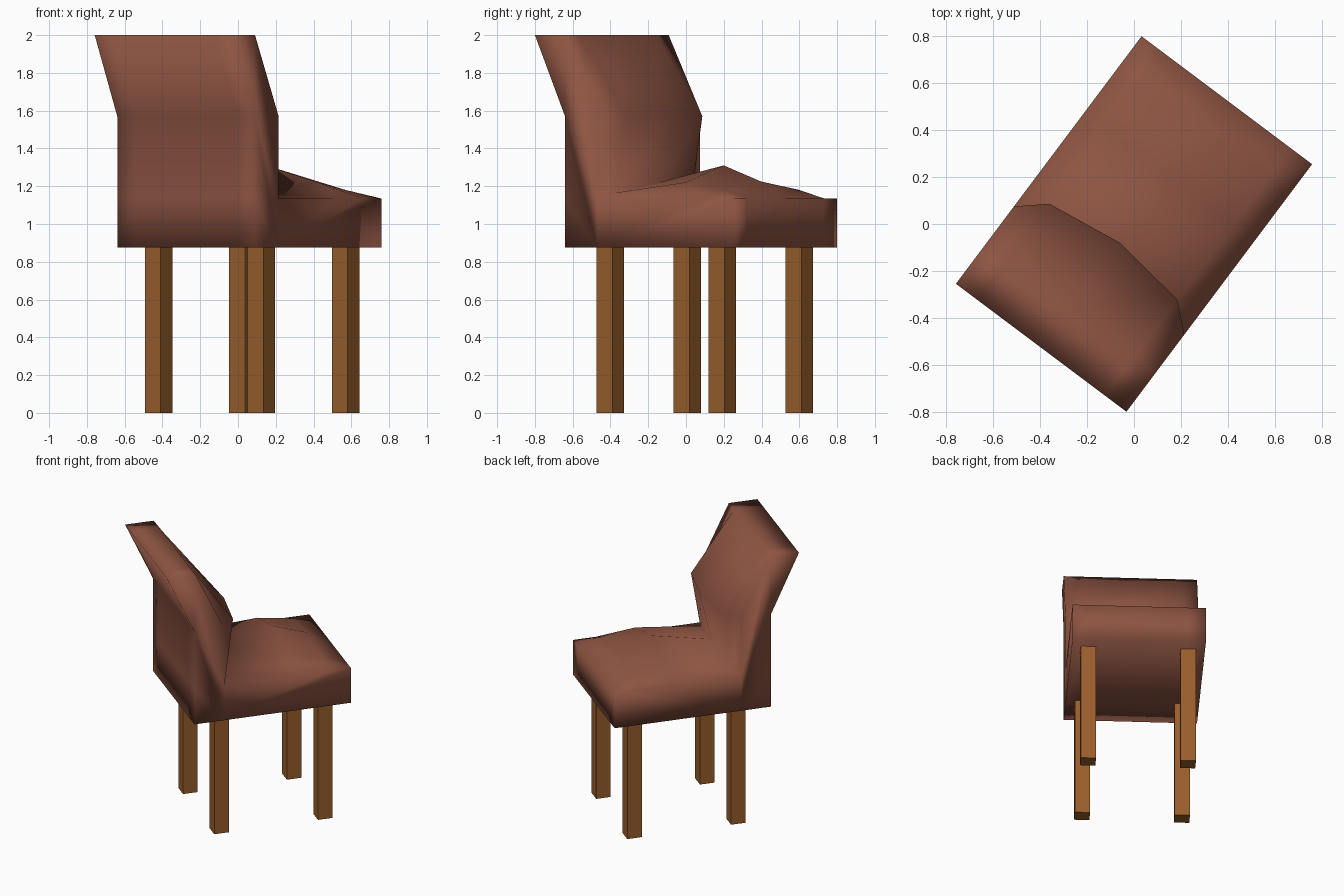
import bpy
import bmesh
import math
from mathutils import Matrix

if "Cube" in bpy.data.objects:
    bpy.data.objects.remove(bpy.data.objects["Cube"])

# The whole chair is turned about z; local +y is the sitting direction
TURN = Matrix.Rotation(-math.atan2(0.6, 0.8), 4, 'Z')
SEAT_Z = 0.875


def material(name, color):
    mat = bpy.data.materials.new(name)
    mat.diffuse_color = (*color, 1)
    mat.use_nodes = True
    mat.node_tree.nodes["Principled BSDF"].inputs["Base Color"].default_value = mat.diffuse_color
    return mat


def add_object(name, bm, mat):
    bm.transform(TURN)
    bmesh.ops.recalc_face_normals(bm, faces=bm.faces)
    mesh = bpy.data.meshes.new(name)
    bm.to_mesh(mesh)
    bm.free()
    mesh.materials.append(mat)
    obj = bpy.data.objects.new(name, mesh)
    bpy.context.collection.objects.link(obj)
    return obj


leather = material("brown_leather", (0.27, 0.09, 0.055))
wood = material("wood", (0.32, 0.115, 0.025))


# Upholstered seat and backrest: side profiles (y, z) lofted across the width
def profile(back_bulge, joint, crown, crown_front):
    return [(-0.46, SEAT_Z), (-0.46, 1.135), (-0.46, 1.57),
            (-0.659, 2.0), (-0.455, 2.0),
            (back_bulge, 1.57), joint,
            (0.25, crown), (0.496, crown_front),
            (0.659, 1.135), (0.659, SEAT_Z), (-0.245, SEAT_Z)]


side = profile(-0.247, (-0.247, 1.135), 1.135, 1.135)
inner = profile(-0.147, (-0.215, 1.165), 1.22, 1.18)
middle = profile(-0.10, (-0.18, 1.22), 1.31, 1.225)

bm = bmesh.new()
rings = [[bm.verts.new((x, y, z)) for y, z in prof]
         for x, prof in ((-0.454, side), (-0.34, inner), (0, middle),
                         (0.34, inner), (0.454, side))]
for a, b in zip(rings, rings[1:]):
    for i in range(len(a)):
        j = (i + 1) % len(a)
        bm.faces.new((a[i], a[j], b[j], b[i]))
bm.faces.new(rings[0])
bm.faces.new(rings[-1])
for f in bm.faces:
    f.smooth = True
add_object("seat_and_backrest", bm, leather)

# Four square legs
for row, y in (("back", -0.246), ("front", 0.496)):
    for hand, x in (("left", -0.34), ("right", 0.34)):
        bm = bmesh.new()
        bmesh.ops.create_cube(bm, size=1, matrix=(
            Matrix.Translation((x, y, SEAT_Z / 2))
            @ Matrix.Diagonal((0.104, 0.104, SEAT_Z, 1))))
        add_object(f"{row}_{hand}_leg", bm, wood)
